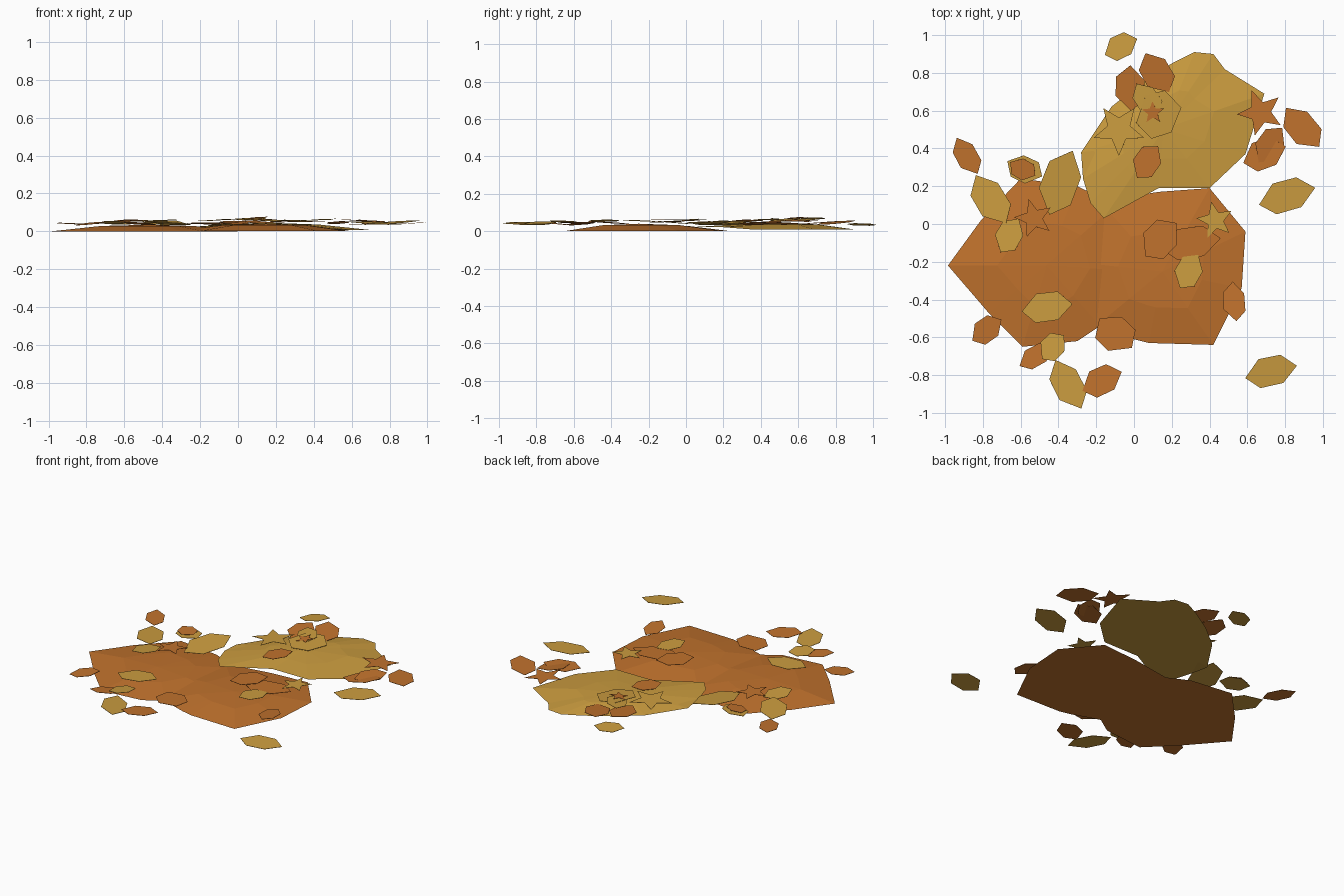
import bpy, bmesh, math, random
from mathutils import Matrix, Vector

if "Cube" in bpy.data.objects:
    bpy.data.objects.remove(bpy.data.objects["Cube"])

random.seed(4)


def material(name, color):
    m = bpy.data.materials.new(name)
    m.diffuse_color = (*color, 1)
    m.use_nodes = True
    m.node_tree.nodes["Principled BSDF"].inputs["Base Color"].default_value = m.diffuse_color
    return m


ORANGE = material("rust orange", (0.53, 0.168, 0.026))
GOLD = material("golden yellow", (0.60, 0.335, 0.05))


def finish(bm, name, mat):
    me = bpy.data.meshes.new(name)
    bm.to_mesh(me)
    bm.free()
    me.materials.append(mat)
    bpy.context.collection.objects.link(bpy.data.objects.new(name, me))


def mound(name, outline, top, rim, mat):
    """Shallow faceted heap: rim, raised inner ring, flat crown."""
    bm = bmesh.new()
    n = len(outline)
    cx = sum(p[0] for p in outline) / n
    cy = sum(p[1] for p in outline) / n
    outer = [bm.verts.new((x, y, rim(x, y))) for x, y in outline]
    inner = [bm.verts.new((cx + (x - cx) * .5, cy + (y - cy) * .5, top * .8))
             for x, y in outline]
    crown = bm.verts.new((cx, cy, top))
    for i in range(n):
        j = (i + 1) % n
        bm.faces.new((outer[i], outer[j], inner[j], inner[i]))
        bm.faces.new((inner[i], inner[j], crown))
    bm.faces.new(outer[::-1])
    bmesh.ops.recalc_face_normals(bm, faces=bm.faces)
    finish(bm, name, mat)


def leaf(name, points, x, y, z, angle, mat, tilt=0.09):
    """Thin flat leaf, slightly tipped at random."""
    bm = bmesh.new()
    lower = [bm.verts.new((px, py, 0)) for px, py in points]
    upper = [bm.verts.new((px, py, .002)) for px, py in points]
    bm.faces.new(lower[::-1])
    bm.faces.new(upper)
    n = len(points)
    for i in range(n):
        j = (i + 1) % n
        bm.faces.new((lower[i], lower[j], upper[j], upper[i]))
    lean = Matrix.Rotation(random.uniform(-tilt, tilt), 4, 'X') @ \
        Matrix.Rotation(random.uniform(-tilt, tilt), 4, 'Y')
    bm.transform(Matrix.Translation(Vector((x, y, z))) @ lean
                 @ Matrix.Rotation(math.radians(angle), 4, 'Z'))
    finish(bm, name, mat)


def oval(length, width):
    shape = ((.5, .06), (.22, .5), (-.2, .46), (-.5, -.1), (-.24, -.5), (.2, -.44))
    return [(a * length, b * width) for a, b in shape]


def star(r):
    return [(math.cos(i * math.pi / 5) * (r if i % 2 == 0 else r * .45),
             math.sin(i * math.pi / 5) * (r if i % 2 == 0 else r * .45))
            for i in range(10)]


# Heaps
mound("left_heap", [(-.985, -.22), (-.77, -.47), (-.59, -.65), (-.3, -.62),
                    (-.18, -.54), (0, -.25), (-.1, .1), (-.3, .2),
                    (-.6, .24), (-.81, .02)], .035, lambda x, y: 0, ORANGE)
mound("right_heap", [(-.2, -.54), (0, -.61), (.08, -.63), (.42, -.64),
                     (.57, -.34), (.59, -.04), (.4, .19), (.13, .17),
                     (-.18, .12), (-.32, -.2)], .04, lambda x, y: .002, ORANGE)
mound("back_heap", [(-.16, .03), (.13, .19), (.4, .19), (.59, .37), (.69, .69),
                    (.48, .82), (.42, .9), (.32, .91), (.2, .85), (.04, .75),
                    (-.12, .62), (-.28, .38), (-.27, .24), (-.23, .11)],
      .045, lambda x, y: .022 if y < .25 else .008, GOLD)

# Oval leaves: x, y, z, length, width, angle
gold = [(-.07, .94, .035, .19, .13, 20), (-.76, .13, .04, .3, .17, 117),
        (-.66, -.06, .045, .2, .14, 55), (-.39, .22, .045, .36, .2, 65),
        (-.58, .29, .04, .2, .14, 150), (-.46, -.44, .055, .27, .16, 3),
        (-.43, -.65, .05, .17, .13, 40), (-.35, -.85, .04, .29, .16, 113),
        (.725, -.78, .043, .28, .16, 8), (.81, .15, .045, .31, .17, 12),
        (.29, -.25, .055, .2, .14, 55), (.13, .58, .06, .25, .24, 10),
        (.07, .66, .065, .2, .13, 120)]
rust = [(-.885, .36, .04, .22, .12, 115), (.89, .51, .04, .27, .16, 125),
        (.69, .37, .04, .24, .16, 15), (.72, .42, .045, .22, .14, 50),
        (.07, .33, .055, .2, .14, 50), (-.02, .72, .045, .24, .16, 85),
        (.12, .8, .045, .24, .16, 115), (.14, -.08, .06, .24, .18, 40),
        (.3, -.1, .05, .32, .17, 5), (.53, -.41, .045, .21, .12, 90),
        (-.78, -.56, .04, .19, .13, 30), (-.52, -.7, .04, .2, .11, 25),
        (-.17, -.83, .04, .23, .15, 20), (-.1, -.58, .045, .23, .19, 130),
        (-.59, .29, .055, .15, .11, 145)]
for label, rows, mat in (("gold", gold, GOLD), ("rust", rust, ORANGE)):
    for i, (x, y, z, l, w, a) in enumerate(rows):
        leaf(f"{label}_oval_leaf_{i + 1}", oval(l, w), x, y, z, a, mat)

# Star leaves: x, y, z, radius, angle
stars = [(-.08, .5, .06, .14, 54, GOLD), (.43, .02, .06, .1, 30, GOLD),
         (.67, .59, .055, .125, 40, ORANGE), (-.53, .03, .055, .105, 105, ORANGE),
         (.1, .59, .07, .06, 20, ORANGE)]
for i, (x, y, z, r, a, mat) in enumerate(stars):
    leaf(f"star_leaf_{i + 1}", star(r), x, y, z, a, mat)
